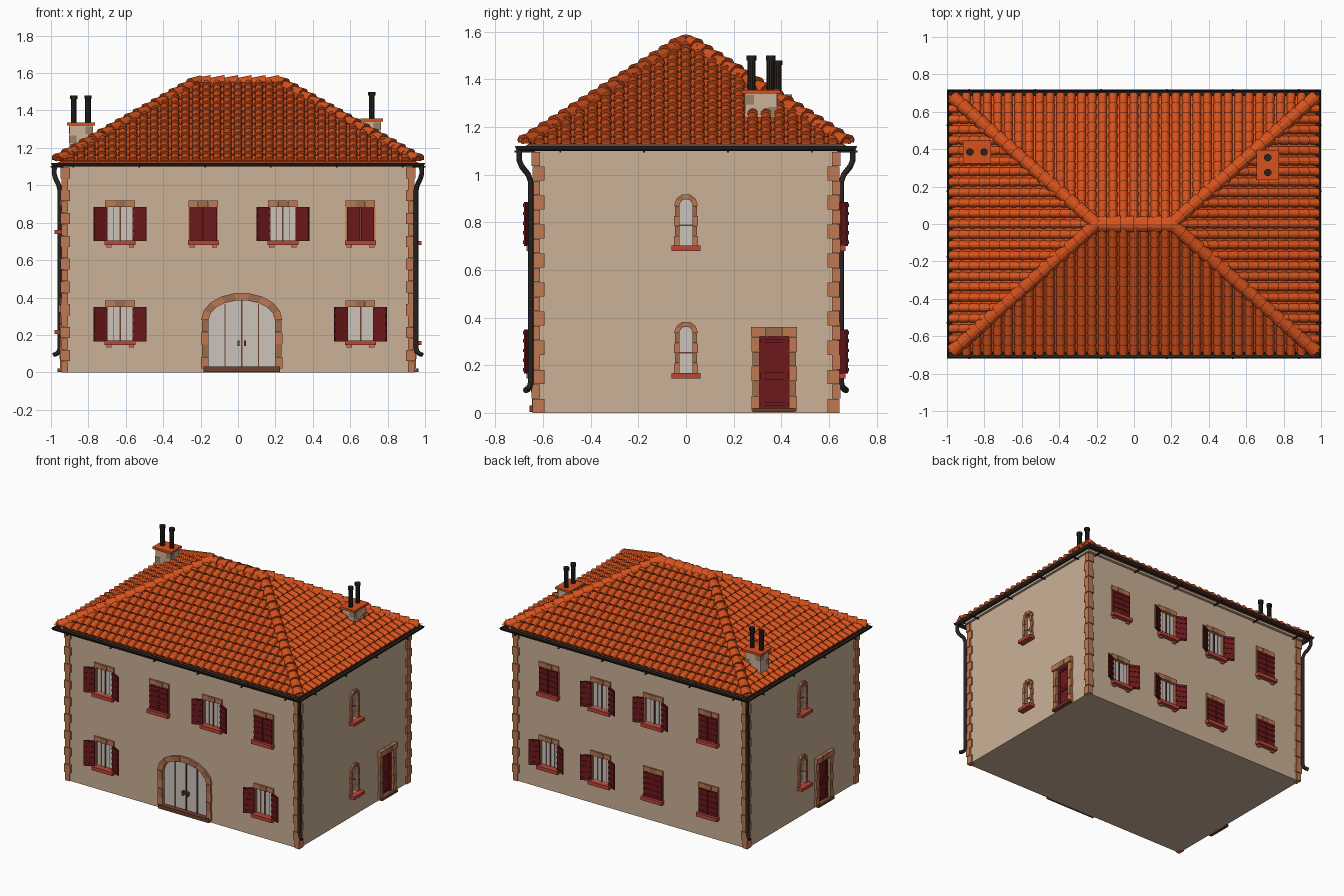
import bpy, bmesh, random
from math import sin, cos, pi, atan2, ceil, hypot
from mathutils import Matrix, Vector

if "Cube" in bpy.data.objects:
    bpy.data.objects.remove(bpy.data.objects["Cube"])

random.seed(3)
COL = dict(wall=(.60, .44, .31), roof=(.68, .085, .012), under=(.36, .045, .01), stone=(.52, .19, .085),
           stone_dark=(.36, .15, .075), red=(.15, .009, .011), sill=(.5, .06, .04), iron=(.02, .016, .014),
           glass=(.6, .55, .5), wood=(.16, .05, .025), rubble=(.33, .22, .14))
MATS = {}
for k, c in COL.items():
    MATS[k] = bpy.data.materials.new(k)
    MATS[k].diffuse_color = (*c, 1)
PARTS = {}
I = Matrix()


def part(name, mat):
    return PARTS.setdefault(name, (bmesh.new(), mat))[0]


def prism(bm, M, pts, y0, y1):
    a = [bm.verts.new(M @ Vector((x, y0, z))) for x, z in pts]
    b = [bm.verts.new(M @ Vector((x, y1, z))) for x, z in pts]
    n = len(pts)
    bm.faces.new(a)
    bm.faces.new(b[::-1])
    for i in range(n):
        bm.faces.new((a[i], b[i], b[(i + 1) % n], a[(i + 1) % n]))


def rect(bm, M, x0, x1, z0, z1, y0, y1):
    prism(bm, M, [(x0, z0), (x1, z0), (x1, z1), (x0, z1)], y0, y1)


def arc(u, s, hw, rise, n):
    return [(u + hw * cos(pi * i / n), s + rise * sin(pi * i / n)) for i in range(n + 1)]


# Facade frames: local x runs along the wall, -y points outward
X, Y, TOP = .935, .635, 1.125
FRONT, RIGHT, BACK, LEFT = [Matrix.Rotation(k * pi / 2, 4, 'Z') @ Matrix.Translation((0, -d, 0))
                            for k, d in enumerate((Y, X, Y, X))]
stone = [part('surround_stones', 'stone'), part('surround_stones_dark', 'stone_dark')]
cut, glass, bars = part('cutter', 'wall'), part('window_panes', 'glass'), part('glazing_bars', 'wood')
shut, sills, wood = part('shutters', 'red'), part('window_sills', 'sill'), part('door_steps', 'wood')
doors, iron = part('side_doors', 'red'), part('roof_gutter', 'iron')


def leaf(M, w, z0, z1):
    # shutter leaf starting at local x = 0, with battens and edge stiles
    rect(shut, M, min(0, w), max(0, w), z0, z1, -.006, .002)
    for f in (.08, .3, .52, .74, .93):
        z = z0 + f * (z1 - z0)
        rect(shut, M, min(0, w * .97), max(0, w * .97), z - .007, z + .007, -.010, 0)


def window(M, u, z, is_open):
    a, b = z + .025, z + .205
    rect(cut, M, u - .073, u + .073, a, b, -.03, .022)
    for i in range(3):
        x = u - .08 + i * .0533
        rect(stone[i % 2], M, x, x + .052, b, b + .034, -.010 - .003 * (i % 2), .01)
    rect(sills, M, u - .083, u + .083, z, a, -.034, .015)
    for s in (-1, 1):
        rect(stone[0], M, u + s * .06 - .014, u + s * .06 + .014, z - .012, z, -.010, .01)
        rect(stone[0], M, u + s * .073 - .006, u + s * .073 + .006, a, b, -.005, .02)
        H = M @ Matrix.Translation((u + s * .073, -.008, 0))
        if is_open:
            leaf(H @ Matrix.Rotation(-s * .45, 4, 'Z'), s * .075, a - .004, b)
        else:
            leaf(H, -s * .0715, a, b)
    rect(glass, M, u - .07, u + .07, a, b, .012, .02)
    rect(bars, M, u - .004, u + .004, a, b, .005, .013)
    for s in (-1, 1):
        rect(bars, M, u + s * .035 - .001, u + s * .035 + .001, a, b, .009, .013)


def arch(M, u, z0, s, hw, rise, t, n, m):
    # arched opening with jamb blocks, wedge stones and a pane
    outline = [(u - hw, z0), (u + hw, z0)] + arc(u, s, hw, rise, 2 * n)
    outline.pop()
    outline.append((u - hw, s))
    prism(cut, M, outline, -.03, .022)
    prism(glass, M, outline, .014, .021)
    a, b = arc(u, s, hw, rise, n), arc(u, s, hw + t, rise + t, n)
    for i in range(n):
        prism(stone[i % 2], M, [a[i], b[i], b[i + 1], a[i + 1]], -.012 - .004 * (i % 2), .018)
    h = (s - z0) / m
    for i in range(m):
        for d in (-1, 1):
            x = sorted((u + d * hw, u + d * (hw + t - .004 * (i % 2))))
            rect(stone[i % 2], M, *x, z0 + i * h, z0 + i * h + h * .97, -.012 - .004 * (i % 2), .018)


def slim_window(M, u, z):
    arch(M, u, z + .022, z + .19, .028, .028, .022, 5, 4)
    rect(sills, M, u - .06, u + .06, z, z + .022, -.045, .01)
    rect(bars, M, u - .028, u + .028, z + .105, z + .111, .008, .016)


def side_door(M, u):
    rect(cut, M, u - .062, u + .062, .02, .32, -.03, .022)
    rect(doors, M, u - .062, u + .062, .02, .32, .006, .02)
    for z in (.03, .14, .155, .295):
        rect(doors, M, u - .06, u + .06, z, z + .014, -.001, .008)
    for s in (-1, 1):
        rect(doors, M, u + s * .05 - .01, u + s * .05 + .01, .02, .32, 0, .008)
        for i in range(5):
            x = sorted((u + s * .062, u + s * (.096 - .005 * (i % 2))))
            rect(stone[i % 2], M, *x, .01 + i * .062, .07 + i * .062, -.016 - .003 * (i % 2), .02)
    for i in range(3):
        rect(stone[i % 2], M, u - .098 + i * .0655, u - .034 + i * .0655, .32, .36, -.026, .02)
    rect(wood, M, u - .09, u + .09, .003, .02, -.03, .015)


# Windows and doors on the four sides
cols = (-.63, -.185, .24, .655)
for u, o in zip(cols, (1, 0, 1, 0)):
    window(FRONT, u, .68, o)
for u in (cols[0], cols[3]):
    window(FRONT, u, .145, 1)
for u, up, low in zip(cols, (0, 1, 1, 0), (0, 0, 1, 1)):
    window(BACK, -u, .68, up)
    window(BACK, -u, .145, low)
for M, dz, u in ((RIGHT, 0, .37), (LEFT, .06, .24)):
    slim_window(M, 0, .68 + dz)
    slim_window(M, 0, .145 + dz)
    side_door(M, u)

# Arched front entrance
arch(FRONT, .02, .02, .28, .177, .105, .04, 9, 4)
for x, h in ((-.07, .365), (.02, .385), (.11, .365)):
    rect(bars, FRONT, x - .003, x + .003, .03, h, .006, .016)
for x in (.002, .038):
    rect(bars, FRONT, x - .006, x + .006, .14, .17, -.01, .012)
rect(wood, FRONT, -.185, .225, .003, .03, -.022, .015)

# Corner quoins
for sx in (-1, 1):
    for sy in (-1, 1):
        for i in range(18):
            a, b = (.05, .036) if i % 2 else (.036, .05)
            p = .944 + .004 * (i % 2)
            xs, ys = sorted((sx * p, sx * (p - a))), sorted((sy * (p - .3), sy * (p - .3 - b)))
            rect(part('corner_quoins', 'stone'), I, *xs, i * .061, i * .061 + .059, *ys)

# Walls with recessed openings
rect(part('house_walls', 'wall'), I, -X, X, 0, TOP, -Y, Y)
rect(part('eaves_cornice', 'wall'), I, -.952, .952, 1.105, 1.135, -.655, .655)

# Roof core under the tiles
EX, EY, EZ, RX, RISE = .965, .675, 1.12, .2, .43
bm = part('roof_core', 'under')
q = [bm.verts.new((x, y, EZ)) for x, y in ((-EX, -EY), (EX, -EY), (EX, EY), (-EX, EY))]
r0, r1 = bm.verts.new((-RX, 0, EZ + RISE)), bm.verts.new((RX, 0, EZ + RISE))
for f in (q[::-1], (q[0], q[1], r1, r0), (q[1], q[2], r1), (q[2], q[3], r0, r1), (q[3], q[0], r0)):
    bm.faces.new(f)


def tile(bm, M, x, y, L, r, h, z0, lift, n=6):
    # tapered barrel tile; negative h makes a channel
    ring = []
    for yy, k, dz in ((y, 1, lift), (y + L, .82, 0)):
        ring.append([bm.verts.new(M @ Vector((x + r * k * cos(pi * i / n), yy, z0 + dz + h * k * sin(pi * i / n))))
                     for i in range(n + 1)])
    a, b = ring
    for i in range(n):
        bm.faces.new((a[i + 1], a[i], b[i], b[i + 1]))
    if h > 0:
        bm.faces.new(a)


# Tiled slopes, trimmed along the hips
W, L = .056, .062
for k, name in enumerate(('front', 'right', 'back', 'left')):
    bm = part(name + '_roof_tiles', 'roof')
    e, hw, run, hx = (EX, EY, EX - RX, 0) if k % 2 else (EY, EX, EY, RX)
    M = Matrix.Translation((0, -e, EZ)) @ Matrix.Rotation(atan2(RISE, run), 4, 'X')
    n = int(hw / W) + 1
    slope = hypot(RISE, run)
    for i in range(-n, n + 1):
        d = (hw - abs(i) * W + W) / (hw - hx) * slope
        for j in range(min(ceil(slope / L), max(0, ceil(d / L)))):
            tile(bm, M, i * W, j * L - .008, L + .008, .024, .026, .004, .012)
            tile(bm, M, (i + .5) * W, j * L - .004, L + .006, .018, -.010, .012, .008, 3)
    for s in (-1, 1):
        bmesh.ops.bisect_plane(bm, geom=bm.verts[:] + bm.edges[:] + bm.faces[:], clear_outer=True,
                               plane_co=(s * hw, -e, 0), plane_no=(s * run, hw - hx, 0))
    bmesh.ops.bisect_plane(bm, geom=bm.verts[:] + bm.edges[:] + bm.faces[:], clear_outer=True,
                           plane_co=(0, 0, 0), plane_no=(0, 1, 0))
    bm.transform(Matrix.Rotation(k * pi / 2, 4, 'Z'))

# Hip and ridge caps
caps = part('ridge_and_hip_caps', 'roof')


def cap_row(p, q, n, r, h):
    d = Vector(q) - Vector(p)
    y = d.normalized()
    x = y.cross(Vector((0, 0, 1))).normalized()
    M = Matrix.Translation(p) @ Matrix((x, y, x.cross(y))).transposed().to_4x4()
    for i in range(n):
        tile(caps, M, 0, i * d.length / n, d.length / n * 1.12, r, h, 0, .010)


for sx in (-1, 1):
    for sy in (-1, 1):
        cap_row((sx * EX, sy * EY, EZ + .006), (sx * RX, 0, EZ + RISE + .006), 16, .038, .036)
cap_row((RX + .02, 0, 1.545), (-RX - .02, 0, 1.545), 6, .045, .034)

# Gutter swept round the eaves, with straps
prof = [(.018 * cos(t), -.020 * sin(t)) for t in [pi * i / 6 for i in range(7)]]
prof += [(.013 * cos(t), -.014 * sin(t)) for t in [pi * i / 6 for i in range(6, -1, -1)]]
rings = [[iron.verts.new((sx * (.982 + o), sy * (.70 + o), 1.12 + z)) for o, z in prof]
         for sx, sy in ((-1, -1), (1, -1), (1, 1), (-1, 1))]
for c in range(4):
    a, b = rings[c], rings[(c + 1) % 4]
    for i in range(14):
        iron.faces.new((a[i], b[i], b[(i + 1) % 14], a[(i + 1) % 14]))
straps = part('gutter_straps', 'iron')
for M, us in ((FRONT, 6), (BACK, 6), (RIGHT, 4), (LEFT, 4)):
    for i in range(us):
        u = (i - (us - 1) / 2) * .352
        rect(straps, M, u - .004, u + .004, 1.094, 1.102, -.086 if us == 6 else -.067, .005)

# Chimneys
pots = part('chimney_pots', 'iron')
for x, y, hx, hy, z0, z1 in ((-.84, .385, .062, .048, 1.15, 1.32), (.715, .315, .048, .068, 1.2, 1.34)):
    rect(part('chimney_stacks', 'wall'), I, x - hx, x + hx, z0, z1, y - hy, y + hy)
    rect(part('chimney_caps', 'roof'), I, x - hx - .013, x + hx + .013, z1, z1 + .016, y - hy - .013, y + hy + .013)
    for s in (-1, 1):
        for t in (-1, 1):
            a, b = x + s * (hx - .018), y + t * (hy - .018)
            z = z1 - .045 - (.05 if s * t > 0 else 0)
            rect(part('chimney_stones', 'rubble'), I, a - .02, a + .02, z, z + .04, b - .02, b + .02)
        px, py = (x + s * .038, y) if hx > hy else (x, y + s * .04)
        for r, za, zb in ((.016, z1, z1 + .15), (.020, z1 + .14, z1 + .16)):
            bmesh.ops.create_cone(pots, cap_ends=True, segments=10, radius1=r, radius2=r, depth=zb - za,
                                  matrix=Matrix.Translation((px, py, (za + zb) / 2)))

# Downpipes on two opposite corners
for s, name in ((1, 'front_right_downpipe'), (-1, 'back_left_downpipe')):
    cu = bpy.data.curves.new(name, 'CURVE')
    cu.dimensions, cu.bevel_depth, cu.bevel_resolution, cu.use_fill_caps = '3D', .013, 1, True
    path = [(.982, .70, 1.11), (.982, .70, 1.06), (.975, .69, 1.035), (.958, .662, 1.0), (.952, .652, .97),
            (.952, .652, .13), (.957, .656, .11), (.968, .664, .1), (.984, .674, .094)]
    sp = cu.splines.new('POLY')
    sp.points.add(len(path) - 1)
    for p, (x, y, z) in zip(sp.points, path):
        p.co = (s * x, -s * y, z, 1)
    ob = bpy.data.objects.new(name, cu)
    bpy.context.collection.objects.link(ob)
    cu.materials.append(MATS['iron'])
    bpy.context.view_layer.objects.active = ob
    ob.select_set(True)
    bpy.ops.object.convert(target='MESH')
    ob.select_set(False)

# Turn the collected parts into objects
objs = {}
for name, (bm, mat) in PARTS.items():
    if not name.endswith(('tiles', 'hip_caps')):
        bmesh.ops.recalc_face_normals(bm, faces=bm.faces[:])
    me = bpy.data.meshes.new(name)
    bm.to_mesh(me)
    me.materials.append(MATS[mat])
    objs[name] = bpy.data.objects.new(name, me)
    bpy.context.collection.objects.link(objs[name])
walls, cutter = objs['house_walls'], objs['cutter']
cutter.hide_render = True
mod = walls.modifiers.new('openings', 'BOOLEAN')
mod.object, mod.operation, mod.solver = cutter, 'DIFFERENCE', 'EXACT'
bpy.context.view_layer.objects.active = walls
bpy.ops.object.modifier_apply(modifier=mod.name)
bpy.data.objects.remove(cutter)

for m in bpy.data.materials:
    if m.users and not m.is_grease_pencil:
        m.use_nodes = True
        m.node_tree.nodes["Principled BSDF"].inputs["Base Color"].default_value = m.diffuse_color
